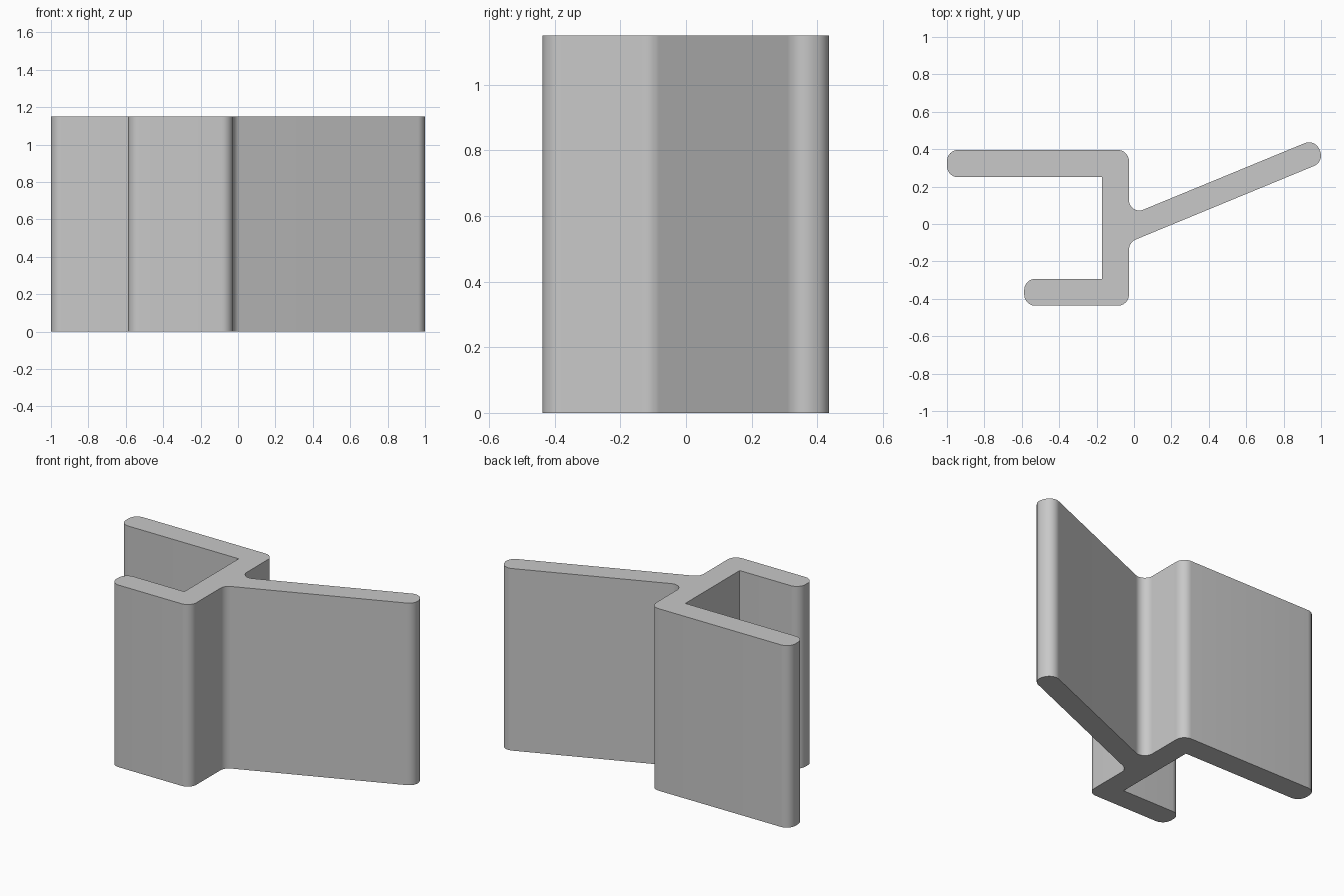
import bpy, bmesh, math
from mathutils import Vector

cube = bpy.data.objects.get("Cube")
if cube:
    bpy.data.objects.remove(cube, do_unlink=True)

HEIGHT = 1.15
R = 0.06      # rounding of outer corners
STEPS = 10    # segments per rounded corner

# Profile corners, counter-clockwise: x, y, radius
corners = [
    (-0.587, -0.437, R), (-0.027, -0.437, R),      # short flange, outer side
    (-0.027, -0.098, R),                           # lower fillet of the fin
    (1.018, 0.333, R), (0.968, 0.455, R),          # fin tip
    (-0.027, 0.045, 0.055),                        # upper fillet of the fin
    (-0.027, 0.396, R), (-1.0, 0.396, R),          # long flange, outer side
    (-1.0, 0.25, R), (-0.17, 0.25, 0),             # long flange, inner side
    (-0.17, -0.293, 0), (-0.587, -0.293, R),       # short flange, inner side
]


def rounded_outline(points):
    """Replace each corner by a tangent arc of its radius."""
    outline = []
    for i, (x, y, r) in enumerate(points):
        p = Vector((x, y))
        if r == 0:
            outline.append(p)
            continue
        a = (Vector(points[i - 1][:2]) - p).normalized()
        b = (Vector(points[(i + 1) % len(points)][:2]) - p).normalized()
        half = a.angle(b) / 2
        centre = p + (a + b).normalized() * (r / math.sin(half))
        start = p + a * (r / math.tan(half)) - centre
        turn = (math.pi - 2 * half) * math.copysign(1, a.x * b.y - a.y * b.x) * -1
        for k in range(STEPS + 1):
            angle = math.atan2(start.y, start.x) + turn * k / STEPS
            outline.append(centre + Vector((math.cos(angle), math.sin(angle))) * r)
    return outline


# Extruded bracket
bm = bmesh.new()
base = bm.faces.new([bm.verts.new((p.x, p.y, 0)) for p in rounded_outline(corners)])
result = bmesh.ops.extrude_face_region(bm, geom=[base], use_keep_orig=True)
top = [v for v in result["geom"] if isinstance(v, bmesh.types.BMVert)]
bmesh.ops.translate(bm, verts=top, vec=(0, 0, HEIGHT))
bmesh.ops.recalc_face_normals(bm, faces=bm.faces)
mesh = bpy.data.meshes.new("bracket_profile")
bm.to_mesh(mesh)
bm.free()

# Plain grey material
grey = bpy.data.materials.new("plain_grey")
grey.use_nodes = True
colour = (0.58, 0.58, 0.58, 1)
grey.diffuse_color = colour
grey.node_tree.nodes["Principled BSDF"].inputs["Base Color"].default_value = colour
mesh.materials.append(grey)

bracket = bpy.data.objects.new("bracket_profile", mesh)
bpy.context.collection.objects.link(bracket)
bpy.ops.object.select_all(action='DESELECT')
bracket.select_set(True)
bpy.context.view_layer.objects.active = bracket
bpy.ops.object.shade_smooth_by_angle()
